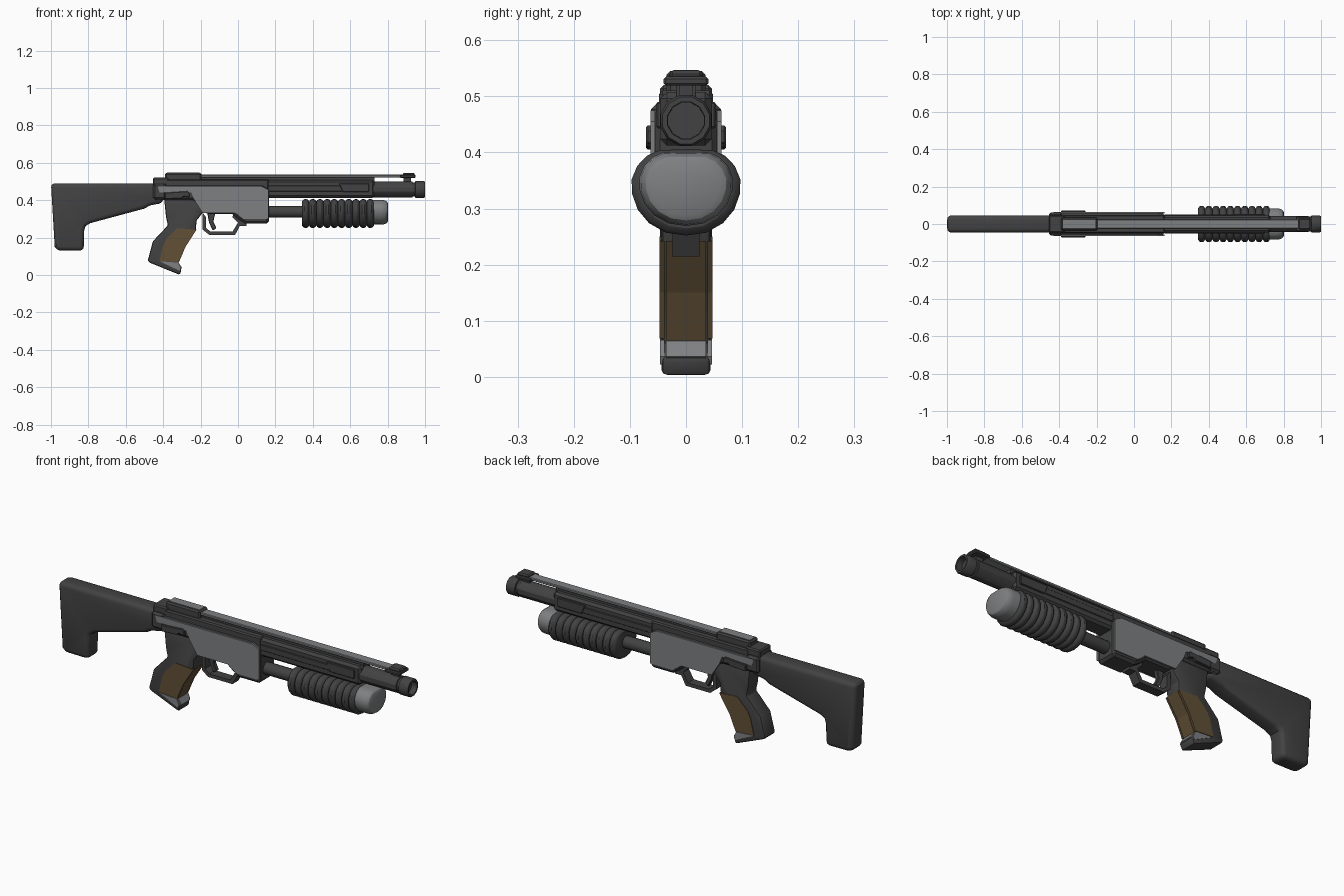
import bpy, bmesh, math

if "Cube" in bpy.data.objects:
    bpy.data.objects.remove(bpy.data.objects["Cube"])


def material(name, r, g, b):
    m = bpy.data.materials.new(name)
    m.diffuse_color = (r, g, b, 1)
    m.use_nodes = True
    m.node_tree.nodes["Principled BSDF"].inputs["Base Color"].default_value = m.diffuse_color
    return m


DARK = material("dark_gunmetal", 0.055, 0.055, 0.055)
LIGHT = material("light_steel", 0.21, 0.215, 0.22)
BROWN = material("brown_grip", 0.12, 0.08, 0.037)


def finish(bm, name, mat, bevel=0, segments=1, smooth=True):
    bmesh.ops.recalc_face_normals(bm, faces=bm.faces)
    if bevel:
        edges = [e for e in bm.edges if e.calc_face_angle(0) > math.radians(50)]
        bmesh.ops.bevel(bm, geom=edges, offset=bevel, segments=segments,
                        profile=0.5, affect='EDGES', clamp_overlap=True)
    mesh = bpy.data.meshes.new(name)
    bm.to_mesh(mesh)
    bm.free()
    mesh.materials.append(mat)
    ob = bpy.data.objects.new(name, mesh)
    bpy.context.collection.objects.link(ob)
    if smooth:
        bpy.ops.object.select_all(action='DESELECT')
        ob.select_set(True)
        bpy.context.view_layer.objects.active = ob
        bpy.ops.object.shade_smooth_by_angle(angle=math.radians(30))
    return ob


def prism(name, outline, y0, y1, mat, bevel=0, segments=1, smooth=False):
    """Side outline (x, z) extruded from y0 to y1."""
    bm = bmesh.new()
    face = bm.faces.new([bm.verts.new((x, y0, z)) for x, z in outline])
    out = bmesh.ops.extrude_face_region(bm, geom=[face])
    for v in out["geom"]:
        if isinstance(v, bmesh.types.BMVert):
            v.co.y = y1
    return finish(bm, name, mat, bevel, segments, smooth)


def box(name, x0, x1, half, z0, z1, mat, bevel=0):
    return prism(name, [(x0, z0), (x1, z0), (x1, z1), (x0, z1)], -half, half, mat, bevel)


def side_plates(name, outline, inner, outer, mat, bevel=0):
    for label, s in (("right", -1), ("left", 1)):
        prism(f"{name}_{label}", outline, s * inner, s * outer, mat, bevel)


def loft(name, section, stations, zc, mat):
    """Cross-section (y, z) scaled at each (x, scale) station along the gun."""
    bm = bmesh.new()
    rings = [[bm.verts.new((x, y * s, zc + z * s)) for y, z in section] for x, s in stations]
    n = len(section)
    for a, b in zip(rings, rings[1:]):
        for i in range(n):
            bm.faces.new((a[i], a[(i + 1) % n], b[(i + 1) % n], b[i]))
    bm.faces.new(rings[0])
    bm.faces.new(rings[-1])
    return finish(bm, name, mat)


def circle(n):
    return [(math.cos(2 * math.pi * (i + .5) / n), math.sin(2 * math.pi * (i + .5) / n))
            for i in range(n)]


# Shoulder stock
prism("stock", [(-1.0, .49), (-.40, .49), (-.40, .385), (-.47, .372), (-.50, .355),
                (-.79, .277), (-.815, .262), (-.822, .24), (-.825, .13), (-.965, .13),
                (-.98, .15)], -.046, .046, DARK, .022, 3, True)

# Receiver body, its steel side plates and upper housing
prism("receiver", [(-.45, .48), (.13, .48), (.165, .46), (.165, .275), (.04, .275),
                   (.0, .30), (-.03, .325), (-.17, .325), (-.23, .40), (-.45, .40)],
      -.058, .058, DARK, .012)
side_plates("receiver_plate", [(-.43, .475), (.125, .475), (.163, .455), (.163, .298),
                               (.03, .298), (-.01, .332), (-.19, .332), (-.235, .403),
                               (-.25, .442), (-.42, .442)], .055, .063, LIGHT)
box("receiver_top", -.39, .165, .048, .46, .51, DARK, .006)
box("receiver_end", -.455, -.385, .062, .405, .487, DARK, .01)
box("rear_block", -.455, -.37, .046, .48, .52, DARK, .006)
side_plates("charging_slide", [(-.39, .44), (-.27, .448), (-.26, .438), (-.26, .415),
                               (-.29, .42), (-.30, .41), (-.39, .405)], .055, .071, DARK, .003)

# Barrel shroud with its raised pads
box("barrel_shroud", .15, .73, .046, .412, .508, DARK, .012)
side_plates("shroud_pad", [(.54, .49), (.70, .49), (.70, .443), (.56, .443)],
            .04, .053, DARK, .003)
side_plates("shroud_rail", [(.16, .478), (.56, .478), (.56, .447), (.16, .447)],
            .04, .050, DARK, .003)

# Barrel and hollow muzzle
loft("barrel", circle(12), [(.10, .044), (.932, .044), (.934, .038), (.946, .038),
                            (.948, .047), (.993, .047), (1.0, .043), (1.0, .034),
                            (.97, .033)], .457, DARK)

# Top rib and sights
box("rib_support", -.2, .73, .017, .50, .524, DARK)
box("top_rib", -.22, .88, .025, .522, .536, LIGHT, .003)
box("rear_sight", -.39, -.195, .035, .50, .545, DARK, .007)
box("rear_sight_strip", -.38, -.205, .022, .540, .547, LIGHT)
box("front_sight_base", .865, .95, .040, .519, .535, DARK, .004)
box("front_sight", .88, .945, .030, .53, .546, DARK, .006)
box("front_sight_post", .885, .925, .012, .49, .525, DARK)

# Magazine tube, ribbed pump and end cap
loft("magazine_tube", circle(16), [(.12, .031), (.76, .031)], .337, DARK)
half = [(0, -.080), (.036, -.075), (.066, -.058), (.086, -.034), (.096, -.006),
        (.097, .020), (.087, .044), (.070, .062), (.048, .072), (.022, .073)]
egg = half + [(-y, z) for y, z in reversed(half[1:])]
ribs = 10
step = .385 / ribs
stations = []
for i in range(ribs):
    x = .342 + i * step
    stations += [(x, .84), (x + step * .15, .95), (x + step * .35, 1.0),
                 (x + step * .65, 1.0), (x + step * .85, .95)]
stations.append((.727, .84))
loft("pump_handle", egg, stations, .332, DARK)
loft("pump_cap", egg, [(.72, .86), (.765, .86), (.785, .83), (.797, .74), (.802, .62)],
     .338, LIGHT)

# Pistol grip, brown panels and steel heel
prism("pistol_grip", [(-.395, .41), (-.385, .31), (-.375, .265), (-.455, .18), (-.483, .075),
                      (-.47, .065), (-.31, 0), (-.302, .035), (-.322, .06), (-.285, .15),
                      (-.225, .24), (-.222, .29), (-.18, .345), (-.20, .41)],
      -.044, .044, DARK, .010, 2, True)
panel = [(-.325, .25), (-.222, .242), (-.281, .15), (-.316, .068), (-.42, .075),
         (-.40, .16), (-.385, .19)]
side_plates("grip_panel", panel, .038, .047, BROWN)
prism("grip_front", [(-.222, .242), (-.281, .15), (-.317, .065), (-.34, .07), (-.30, .15),
                     (-.25, .242)], -.036, .036, BROWN)
side_plates("grip_heel", [(-.42, .073), (-.318, .066), (-.305, .036), (-.312, .022),
                          (-.36, .045)], .038, .0465, LIGHT)
prism("grip_heel_front", [(-.324, .066), (-.316, .064), (-.298, .036), (-.315, .03)],
      -.036, .036, LIGHT)

# Trigger guard as an open loop, and the trigger
outer = [(-.19, .335), (-.19, .243), (-.155, .215), (-.015, .215), (.01, .262),
         (.045, .262), (.045, .30), (-.02, .335)]
inner = [(-.172, .31), (-.172, .252), (-.148, .233), (-.028, .233), (-.006, .27),
         (.0, .28), (-.01, .29), (-.03, .31)]
for i in range(len(outer) - 1):
    prism(f"trigger_guard_{i + 1}", [outer[i], outer[i + 1], inner[i + 1], inner[i]],
          -.024, .024, DARK)
prism("trigger", [(-.165, .335), (-.12, .335), (-.132, .285), (-.115, .25), (-.135, .238),
                  (-.155, .28)], -.012, .012, DARK, .003)
